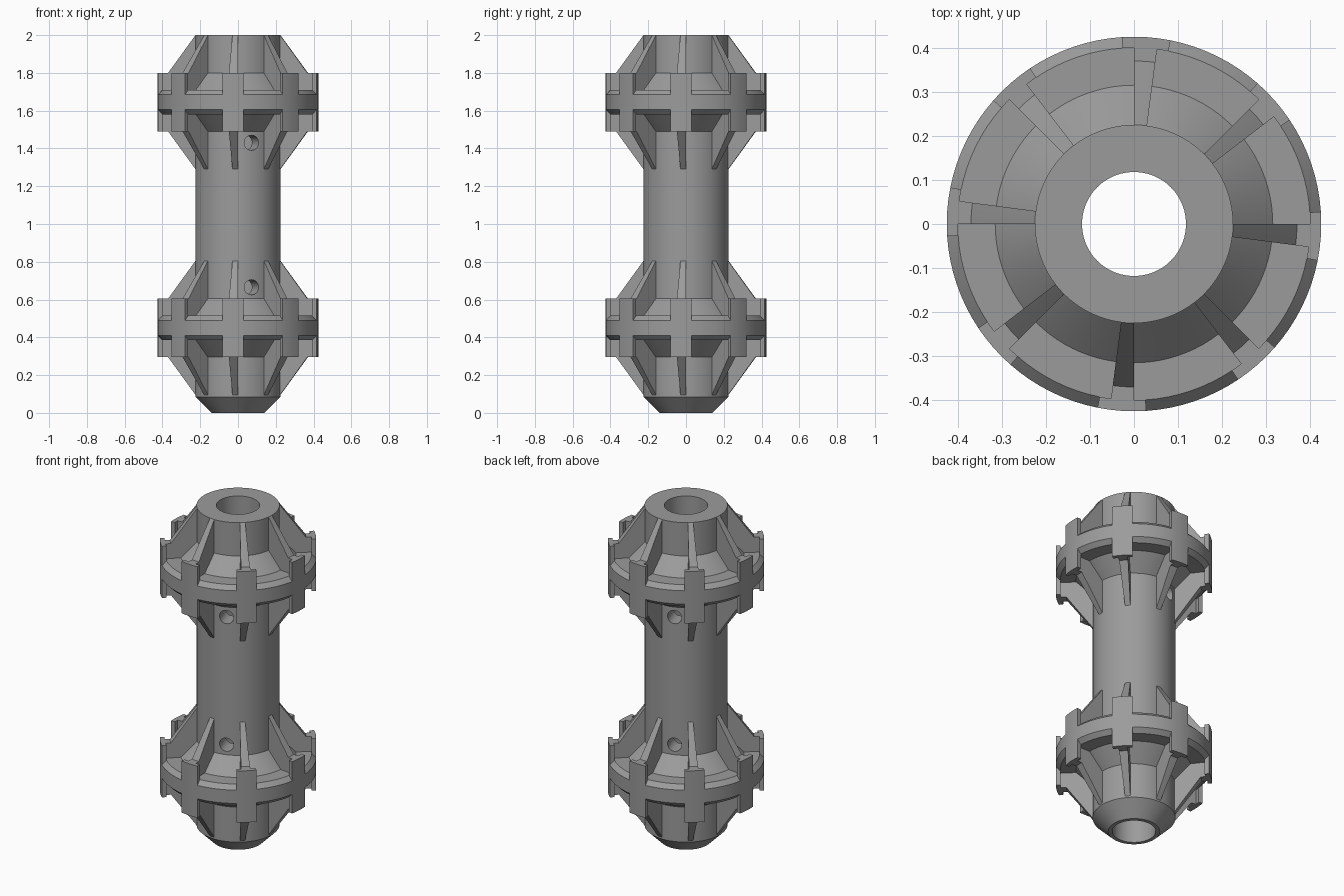
import bpy, bmesh, math
from mathutils import Vector

if "Cube" in bpy.data.objects:
    bpy.data.objects.remove(bpy.data.objects["Cube"])

SEG = 96                      # facets per full turn
STEP = 360 / SEG
BORE, TUBE, RIM = 0.118, 0.225, 0.425

metal = bpy.data.materials.new("grey metal")
metal.diffuse_color = (0.33, 0.33, 0.33, 1)
metal.use_nodes = True
metal.node_tree.nodes["Principled BSDF"].inputs["Base Color"].default_value = metal.diffuse_color


def revolve(bm, profile, start=0.0, steps=SEG):
    """Sweep a closed (radius, z) profile about z; partial sweeps are capped."""
    full = steps == SEG
    rings = []
    for i in range(steps if full else steps + 1):
        a = math.radians(start + i * STEP)
        rings.append([bm.verts.new((r * math.cos(a), r * math.sin(a), z))
                      for r, z in profile])
    n = len(profile)
    for i in range(steps):
        p, q = rings[i], rings[(i + 1) % len(rings)]
        for j in range(n):
            k = (j + 1) % n
            bm.faces.new((p[j], q[j], q[k], p[k]))
    if not full:
        bm.faces.new(rings[0])
        bm.faces.new(rings[-1][::-1])


def finish(bm, name, z=0.0):
    bmesh.ops.recalc_face_normals(bm, faces=bm.faces[:])
    me = bpy.data.meshes.new(name)
    bm.to_mesh(me)
    bm.free()
    me.materials.append(metal)
    ob = bpy.data.objects.new(name, me)
    ob.location.z = z
    bpy.context.collection.objects.link(ob)
    return ob


def activate(ob):
    bpy.ops.object.select_all(action='DESELECT')
    ob.select_set(True)
    bpy.context.view_layer.objects.active = ob


def smooth(ob):
    activate(ob)
    bpy.ops.object.shade_smooth_by_angle(angle=math.radians(25))


# Bored tube with a chamfered lower end
bm = bmesh.new()
revolve(bm, [(BORE, 0), (0.14, 0), (TUBE, 0.085), (TUBE, 2), (BORE, 2)])
tube = finish(bm, "tube")

# Cross holes drilled through both walls of the tube
for z in (0.665, 1.43):
    bpy.ops.mesh.primitive_cylinder_add(vertices=32, radius=0.04, depth=0.8,
                                        location=(0, 0, z))
    cutter = bpy.context.object
    cutter.name = "hole_cutter"
    cutter.hide_render = True
    a = math.radians(-71.25)
    cutter.rotation_euler = Vector((math.cos(a), math.sin(a), 0)).to_track_quat('Z', 'Y').to_euler()
    cutter.data.materials.append(metal)
    bpy.context.view_layer.update()
    activate(tube)
    mod = tube.modifiers.new("hole", 'BOOLEAN')
    mod.operation, mod.solver, mod.object = 'DIFFERENCE', 'EXACT', cutter
    bpy.ops.object.modifier_apply(modifier=mod.name)
    bpy.data.objects.remove(cutter)
smooth(tube)


def mirrored(upper):
    """Close a half profile by reflecting it in z."""
    return upper + [(r, -z) for r, z in reversed(upper)]


ROOT = 0.21                   # parts are sunk slightly into the tube wall
flange_profile = mirrored([(ROOT, 0.155), (TUBE, 0.155), (0.315, 0.065),
                           (0.40, 0.065), (RIM, 0.04)])
fin_profile = mirrored([(ROOT, 0.355), (TUBE, 0.355), (0.37, 0.155), (0.405, 0.155)])
pad_profile = mirrored([(0.40, 0.155), (RIM, 0.155)])

for where, z in (("lower", 0.45), ("upper", 1.645)):
    # Round flange with conical hub
    bm = bmesh.new()
    revolve(bm, flange_profile)
    smooth(finish(bm, where + "_flange", z))

    # Eight wedge fins, each ending in a wider curved rim pad
    fins, pads = bmesh.new(), bmesh.new()
    for i in range(8):
        revolve(fins, fin_profile, 45 * i - 2 * STEP, 2)
        revolve(pads, pad_profile, 45 * i - 3 * STEP, 4)
    smooth(finish(fins, where + "_fins", z))
    smooth(finish(pads, where + "_rim_pads", z))
